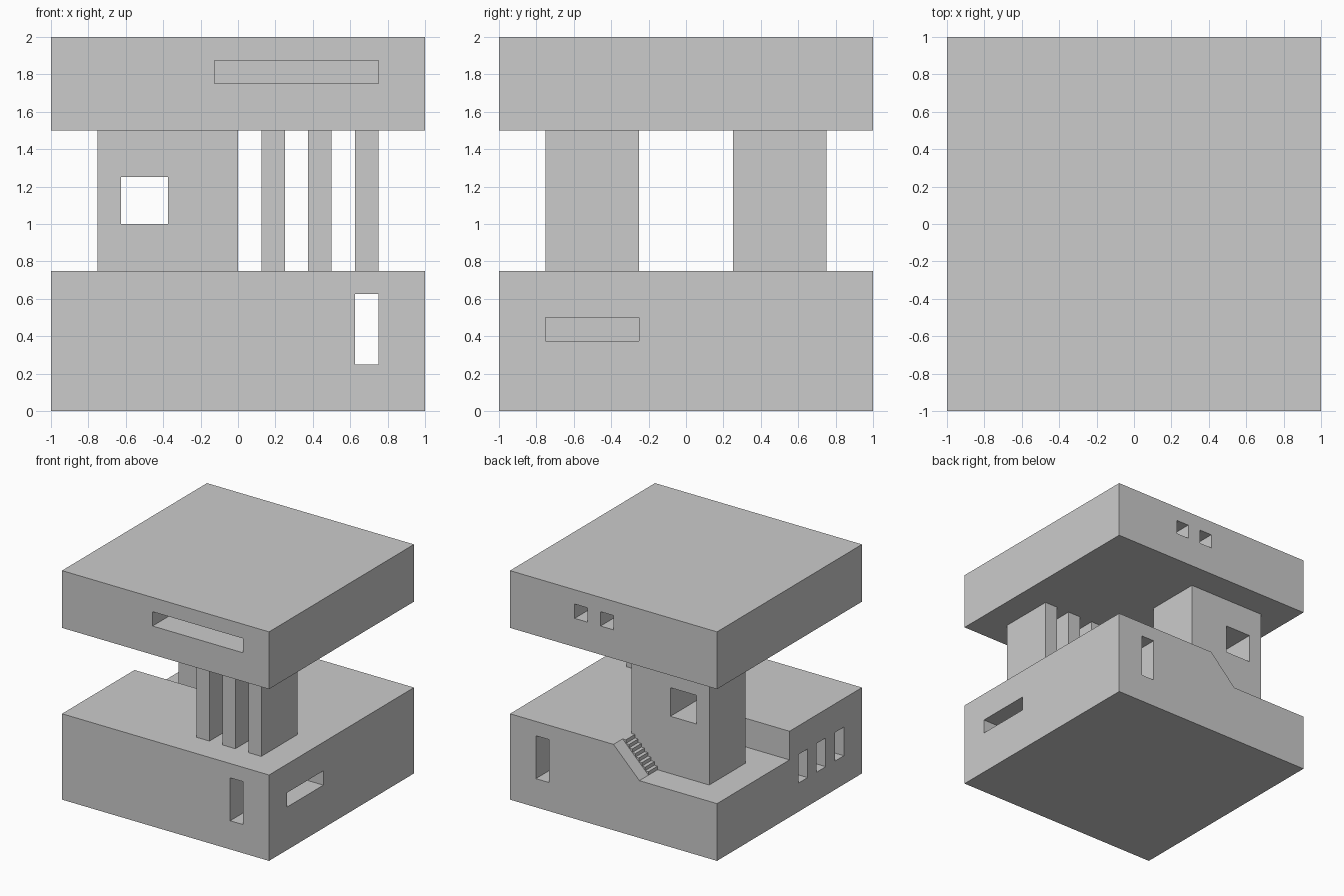
import bpy

if "Cube" in bpy.data.objects:
    bpy.data.objects.remove(bpy.data.objects["Cube"])


def prism(name, outline, y0, y1):
    """Extrude an x-z outline along y."""
    n = len(outline)
    verts = [(x, y, z) for y in (y0, y1) for x, z in outline]
    faces = [tuple(range(n)), tuple(range(2 * n - 1, n - 1, -1))]
    faces += [(i, i + n, (i + 1) % n + n, (i + 1) % n) for i in range(n)]
    mesh = bpy.data.meshes.new(name)
    mesh.from_pydata(verts, [], faces)
    obj = bpy.data.objects.new(name, mesh)
    bpy.context.collection.objects.link(obj)
    return obj


def box(name, x, y, z):
    return prism(name, [(x[0], z[0]), (x[1], z[0]), (x[1], z[1]), (x[0], z[1])], *y)


def cut(obj, x, y, z):
    """Subtract a box from obj and discard the cutter."""
    cutter = box("cutter", x, y, z)
    cutter.hide_render = True
    mod = obj.modifiers.new("cut", 'BOOLEAN')
    mod.operation, mod.solver, mod.object = 'DIFFERENCE', 'EXACT', cutter
    bpy.context.view_layer.objects.active = obj
    bpy.ops.object.modifier_apply(modifier=mod.name)
    bpy.data.objects.remove(cutter)


# Lower storey with sunken terrace at the back left
base = box("lower_storey", (-1, 1), (-1, 1), (0, 0.75))
cut(base, (-1.1, 0), (0, 1.1), (0.5, 0.9))
# Doorway passage, front to back
cut(base, (0.625, 0.75), (-1.1, 1.1), (0.25, 0.625))
# Right slot opening into the passage
cut(base, (0.7, 1.1), (-0.75, -0.25), (0.375, 0.5))
# Three left windows
for y in (-0.75, -0.5, -0.25):
    cut(base, (-1.1, -0.75), (y, y + 0.125), (0.25, 0.5))

# Upper storey with front slot and two back windows
top = box("upper_storey", (-1, 1), (-1, 1), (1.5, 2))
cut(top, (-0.125, 0.75), (-1.1, -0.75), (1.75, 1.875))
for x in (0, 0.25):
    cut(top, (x, x + 0.125), (0.75, 1.1), (1.75, 1.875))

# Core block with a window through it
core = box("core_block", (-0.75, 0), (0.25, 0.75), (0.5, 1.5))
cut(core, (-0.625, -0.375), (0.1, 0.9), (1, 1.25))

# Three fin columns
for i in range(3):
    x = 0.125 + 0.25 * i
    box(f"fin_column_{i + 1}", (x, x + 0.125), (-0.75, -0.25), (0.75, 1.5))

# Stairs down to the terrace and their sloped side wall
steps = 8
d = 0.25 / steps
outline = [(0, 0.5), (0, 0.75)]
for i in range(steps):
    z = 0.75 - i * d
    outline += [(-(i + 1) * d, z), (-(i + 1) * d, z - d)]
prism("stairs", outline[::-1], 0.75, 0.875)
prism("stair_wall", [(-0.25, 0.5), (0, 0.5), (0, 0.75)], 0.875, 1)

# Consistent outward normals
for obj in bpy.context.collection.objects:
    bpy.ops.object.select_all(action='DESELECT')
    obj.select_set(True)
    bpy.context.view_layer.objects.active = obj
    bpy.ops.object.mode_set(mode='EDIT')
    bpy.ops.mesh.select_all(action='SELECT')
    bpy.ops.mesh.normals_make_consistent(inside=False)
    bpy.ops.object.mode_set(mode='OBJECT')
